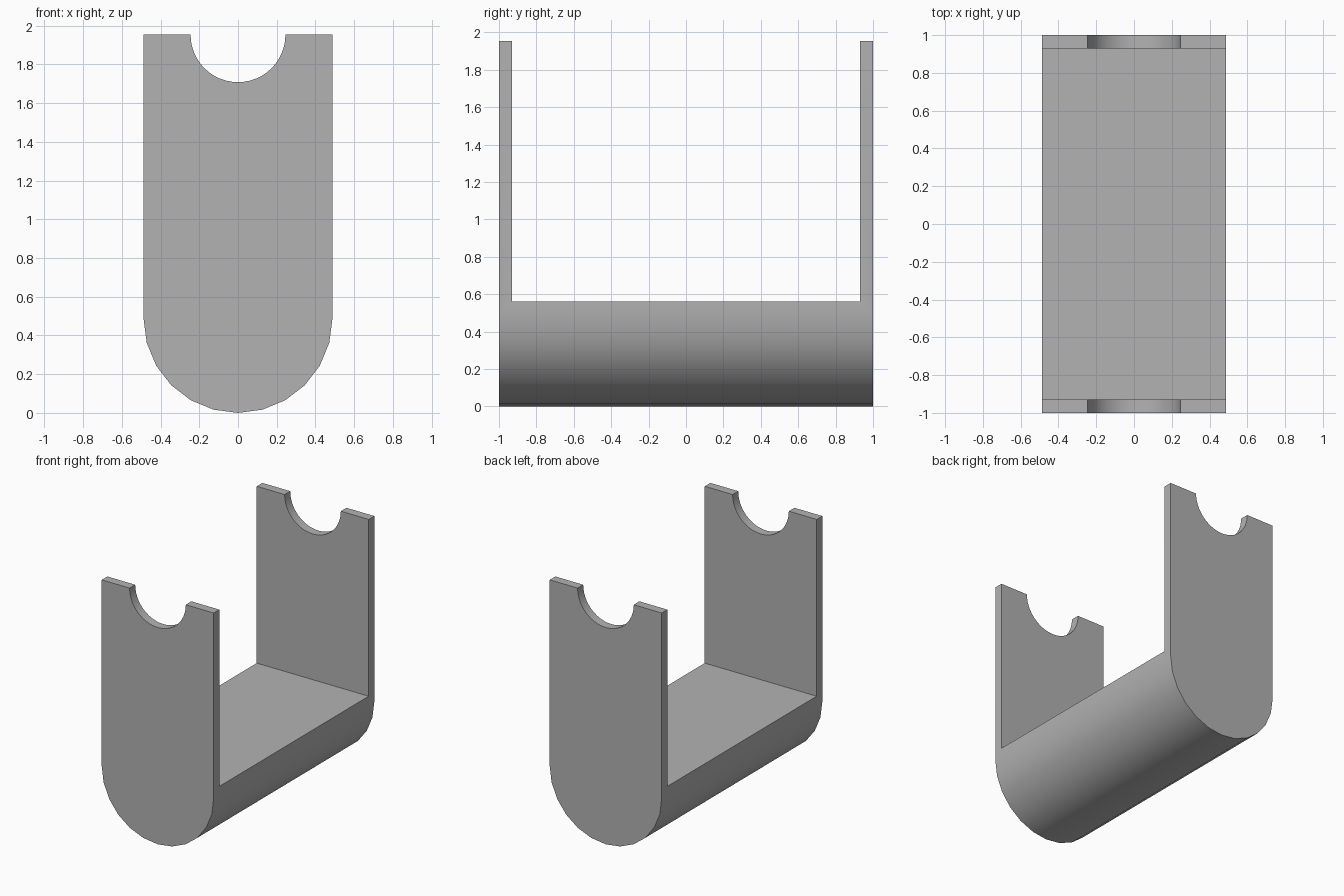
import bpy
import bmesh
from math import sin, cos, pi, radians

default = bpy.data.objects.get("Cube")
if default:
    bpy.data.objects.remove(default, do_unlink=True)

HALF_WIDTH = 0.488
HALF_LENGTH = 1.0
HEIGHT = 1.953
NOTCH_RADIUS = 0.245
PANEL = 0.07
FLOOR = 0.56

grey = bpy.data.materials.new("plain grey")
grey.use_nodes = True
colour = (0.448, 0.448, 0.448, 1)
grey.diffuse_color = colour
grey.node_tree.nodes["Principled BSDF"].inputs["Base Color"].default_value = colour


def arc(radius, centre_z, steps):
    """Lower half circle in the x-z plane, from -x to +x."""
    angles = [pi * i / steps for i in range(steps + 1)]
    return [(-radius * cos(a), centre_z - radius * sin(a)) for a in angles]


def extrude_profile(name, profile, half_length):
    """Solid made from an x-z profile, centred along y."""
    bm = bmesh.new()
    face = bm.faces.new([bm.verts.new((x, -half_length, z)) for x, z in profile])
    result = bmesh.ops.extrude_face_region(bm, geom=[face])
    moved = [v for v in result["geom"] if isinstance(v, bmesh.types.BMVert)]
    bmesh.ops.translate(bm, verts=moved, vec=(0, 2 * half_length, 0))
    bmesh.ops.recalc_face_normals(bm, faces=bm.faces)
    mesh = bpy.data.meshes.new(name)
    bm.to_mesh(mesh)
    bm.free()
    mesh.materials.append(grey)
    obj = bpy.data.objects.new(name, mesh)
    bpy.context.collection.objects.link(obj)
    return obj


# Round-bottomed body with a half-round notch along the top
outer = arc(HALF_WIDTH, HALF_WIDTH, 12)
notch = arc(NOTCH_RADIUS, HEIGHT, 24)
outline = outer + [(HALF_WIDTH, HEIGHT)] + notch[::-1] + [(-HALF_WIDTH, HEIGHT)]
cradle = extrude_profile("cradle", outline, HALF_LENGTH)

# Clear the space between the two end panels, down to the flat floor
box = [(-1, FLOOR), (1, FLOOR), (1, HEIGHT + 1), (-1, HEIGHT + 1)]
cutter = extrude_profile("middle_cutter", box, HALF_LENGTH - PANEL)
cutter.hide_render = True

bpy.ops.object.select_all(action="DESELECT")
bpy.context.view_layer.objects.active = cradle
cradle.select_set(True)
cut = cradle.modifiers.new("middle opening", "BOOLEAN")
cut.operation = "DIFFERENCE"
cut.solver = "EXACT"
cut.object = cutter
bpy.ops.object.modifier_apply(modifier=cut.name)
bpy.data.objects.remove(cutter, do_unlink=True)

# Smooth curved surfaces, crisp panel edges
bpy.ops.object.shade_smooth_by_angle(angle=radians(30))
